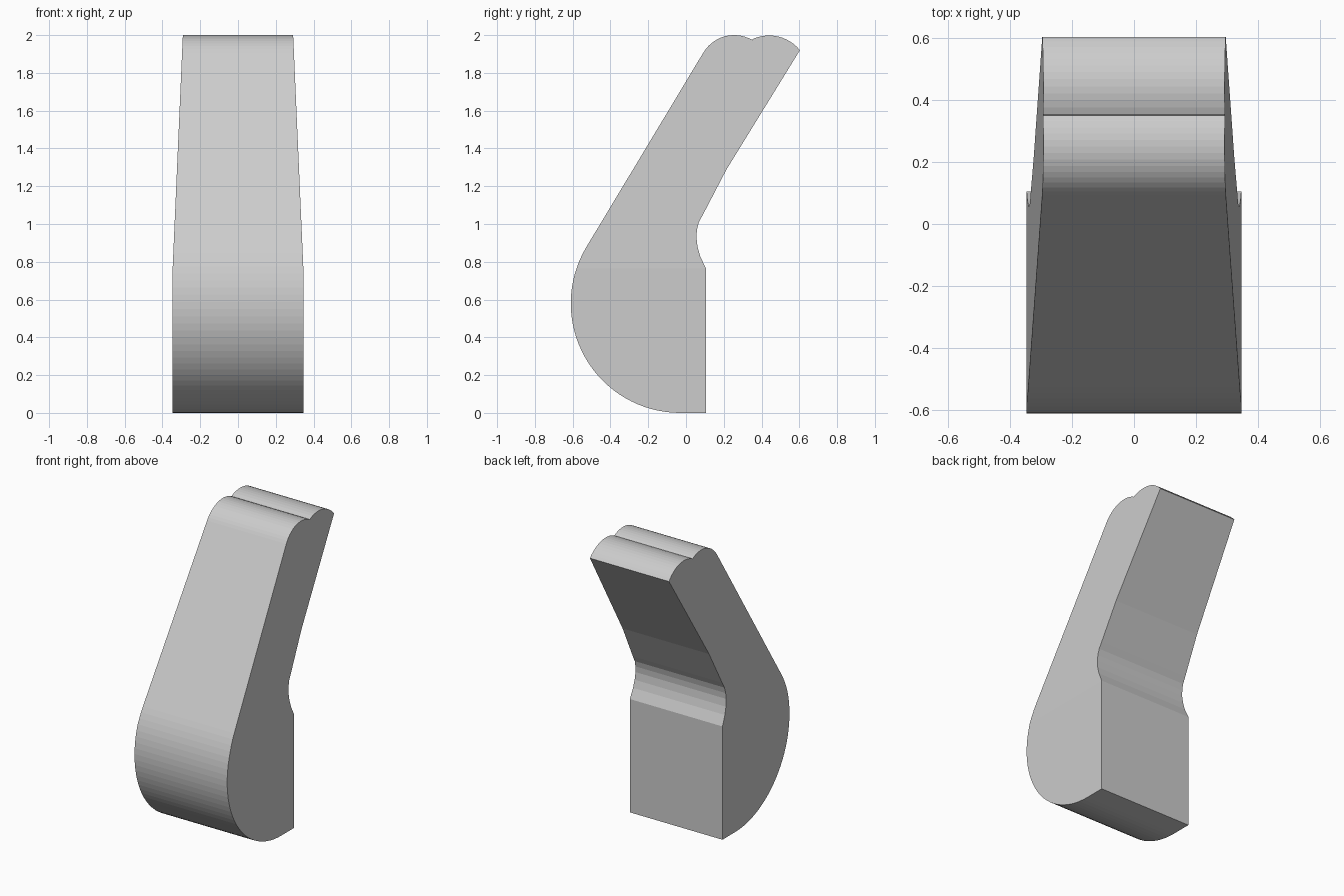
import bpy
import bmesh
from math import sin, cos, radians
from mathutils import Vector

cube = bpy.data.objects.get("Cube")
if cube:
    bpy.data.objects.remove(cube, do_unlink=True)

BASE_HALF, TOP_HALF = 0.346, 0.292   # half widths
SHOULDER, HEIGHT = 0.765, 2.0        # heights where the taper starts and ends


def arc(cy, cz, radius, start, end, steps):
    """Points of a circular arc in the side (y, z) plane, angles in degrees."""
    angles = [radians(start + (end - start) * i / steps) for i in range(steps + 1)]
    return [(cy + radius * cos(a), cz + radius * sin(a)) for a in angles]


# Side profile: round belly, two lobes on top, hollow neck and flat back
profile = [(0.105, 0.0)]
profile += arc(-0.03, 0.58, 0.58, 270, 149, 32)
profile += arc(0.255, 1.81, 0.19, 149, 60, 14)
profile += arc(0.44, 1.788, 0.21, 114, 39, 12)
profile += [(0.215, 1.29), (0.09, 1.05), (0.068, 1.01), (0.058, 0.97),
            (0.055, 0.93), (0.061, 0.88), (0.075, 0.83), (0.105, SHOULDER)]

# Extrude the profile across the full width
bm = bmesh.new()
side = bm.faces.new([bm.verts.new((-BASE_HALF, y, z)) for y, z in profile])
result = bmesh.ops.extrude_face_region(bm, geom=[side], use_keep_orig=True)
moved = [v for v in result["geom"] if isinstance(v, bmesh.types.BMVert)]
bmesh.ops.translate(bm, verts=moved, vec=(2 * BASE_HALF, 0, 0))

# Cut at the shoulder, then narrow everything above it
bmesh.ops.bisect_plane(bm, geom=bm.verts[:] + bm.edges[:] + bm.faces[:],
                       dist=0.0005, plane_co=Vector((0, 0, SHOULDER)),
                       plane_no=Vector((0, 0, 1)))
for v in bm.verts:
    t = max(0.0, (v.co.z - SHOULDER) / (HEIGHT - SHOULDER))
    half = BASE_HALF + (TOP_HALF - BASE_HALF) * t
    v.co.x = half if v.co.x > 0 else -half
bmesh.ops.recalc_face_normals(bm, faces=bm.faces[:])

mesh = bpy.data.meshes.new("tapered_body")
bm.to_mesh(mesh)
bm.free()
body = bpy.data.objects.new("tapered_body", mesh)
bpy.context.collection.objects.link(body)

# Plain grey finish
grey = bpy.data.materials.new("light_grey")
grey.use_nodes = True
colour = (0.604, 0.604, 0.604, 1.0)
grey.diffuse_color = colour
grey.node_tree.nodes["Principled BSDF"].inputs["Base Color"].default_value = colour
mesh.materials.append(grey)
